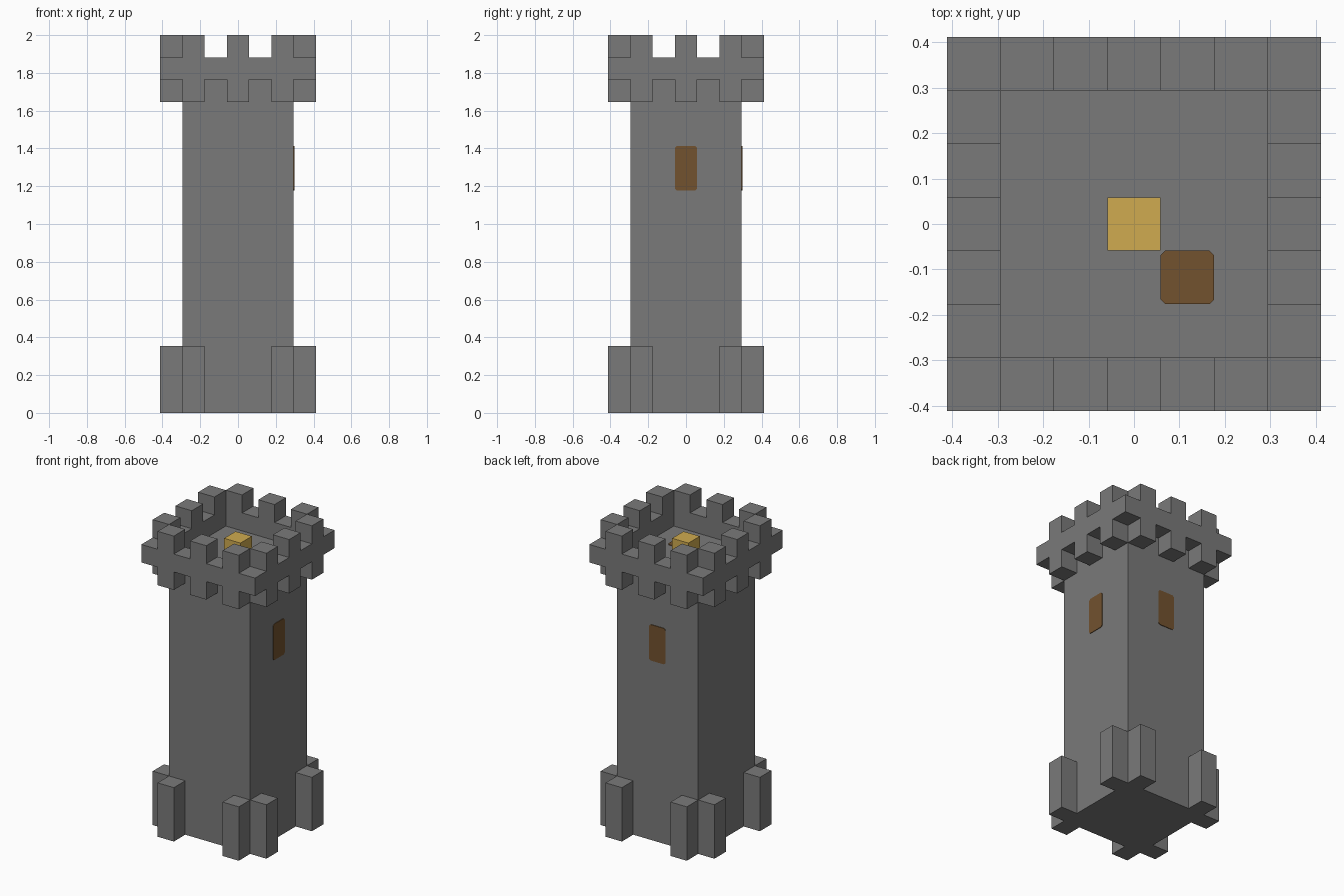
import bpy
import bmesh
from math import pi
from mathutils import Matrix, Vector

cube = bpy.data.objects.get("Cube")
if cube:
    bpy.data.objects.remove(cube, do_unlink=True)

U = 2 / 17           # one building block
HALF = 2.5 * U       # half width of the shaft
OUTER = 3.5 * U      # half width of the parapet


def material(name, rgb):
    mat = bpy.data.materials.new(name)
    mat.use_nodes = True
    mat.diffuse_color = (*rgb, 1)
    bsdf = mat.node_tree.nodes["Principled BSDF"]
    bsdf.inputs["Base Color"].default_value = (*rgb, 1)
    bsdf.inputs["Roughness"].default_value = 0.9
    return mat


STONE = material("grey stone", (0.195, 0.195, 0.195))
WOOD = material("brown wood", (0.17, 0.085, 0.028))
GOLD = material("gold", (0.63, 0.41, 0.08))


def finish(name, bm, mat):
    bmesh.ops.recalc_face_normals(bm, faces=bm.faces)
    mesh = bpy.data.meshes.new(name)
    bm.to_mesh(mesh)
    bm.free()
    mesh.materials.append(mat)
    obj = bpy.data.objects.new(name, mesh)
    bpy.context.collection.objects.link(obj)
    return obj


def add_box(bm, center, size, turn=Matrix()):
    matrix = turn @ Matrix.Translation(center) @ Matrix.Diagonal((*size, 1))
    bmesh.ops.create_cube(bm, size=1, matrix=matrix)


def box(name, center, size, mat):
    bm = bmesh.new()
    add_box(bm, center, size)
    return finish(name, bm, mat)


def blocks_around(name, columns, bottom, top):
    """Blocks standing out from all four sides, at the given columns."""
    bm = bmesh.new()
    for side in range(4):
        turn = Matrix.Rotation(side * pi / 2, 4, "Z")
        for column in columns:
            center = (column * U, -3 * U, (bottom + top) / 2 * U)
            add_box(bm, center, (U, U, (top - bottom) * U), turn)
    return finish(name, bm, STONE)


def plate(name, center, width, height, normal, thickness=0.004, cut=0.01):
    """Thin panel with clipped corners, lying on a surface."""
    w, h = width / 2, height / 2
    corners = [(w, h - cut), (w - cut, h), (cut - w, h), (-w, h - cut),
               (-w, cut - h), (cut - w, -h), (w - cut, -h), (w, cut - h)]
    bm = bmesh.new()
    face = bm.faces.new([bm.verts.new((x, y, 0)) for x, y in corners])
    grown = bmesh.ops.extrude_face_region(bm, geom=[face])["geom"]
    tops = [v for v in grown if isinstance(v, bmesh.types.BMVert)]
    bmesh.ops.translate(bm, verts=tops, vec=(0, 0, thickness))
    # panel height follows the world's up direction on walls
    turn = Vector(normal).to_track_quat("Z", "Y").to_matrix().to_4x4()
    bm.transform(Matrix.Translation(center) @ turn)
    return finish(name, bm, WOOD)


# Shaft, with its top as the roof floor
box("shaft", (0, 0, 7.5 * U), (5 * U, 5 * U, 15 * U), STONE)

# Buttresses in pairs beside each corner
blocks_around("buttresses", (-2, 2), 0, 3)

# Corbels below the parapet and merlons above it
blocks_around("corbels", (-2, 0, 2), 14, 15)
blocks_around("merlons", (-2, 0, 2), 16, 17)

# Parapet: square ring overhanging the shaft
bm = bmesh.new()
signs = [(-1, -1), (1, -1), (1, 1), (-1, 1)]
loops = [[bm.verts.new((x * r, y * r, z * U)) for x, y in signs]
         for r, z in ((OUTER, 15), (OUTER, 16), (HALF, 16), (HALF, 15))]
for a, b in zip(loops, loops[1:] + loops[:1]):
    for i in range(4):
        j = (i + 1) % 4
        bm.faces.new((a[i], a[j], b[j], b[i]))
finish("parapet", bm, STONE)

# Gold block in the middle of the roof, hatch beside it
box("gold_block", (0, 0, 15.5 * U), (U, U, U), GOLD)
plate("roof_hatch", (U, -U, 15 * U), U, U, (0, 0, 1))

# Shutters on two walls
plate("side_shutter", (HALF, 0, 11 * U), U, 2 * U, (1, 0, 0))
plate("back_shutter", (0, HALF, 11 * U), U, 2 * U, (0, 1, 0))
